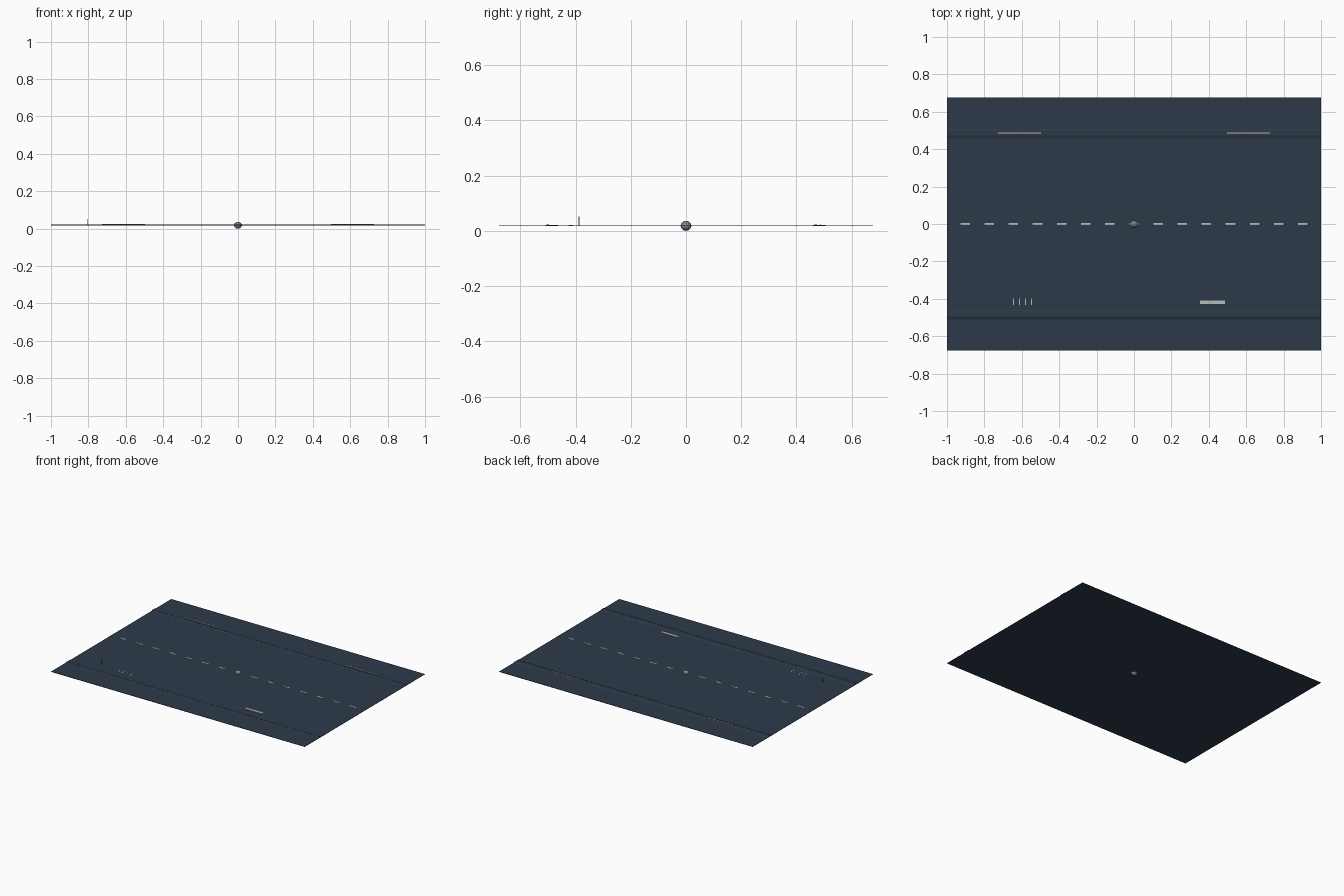
import bpy
import bmesh
from mathutils import Matrix

if "Cube" in bpy.data.objects:
    bpy.data.objects.remove(bpy.data.objects["Cube"])


def material(name, rgb):
    m = bpy.data.materials.new(name)
    m.diffuse_color = (*rgb, 1)
    m.use_nodes = True
    m.node_tree.nodes["Principled BSDF"].inputs["Base Color"].default_value = m.diffuse_color
    return m


SLATE = material("slate blue", (0.027, 0.042, 0.068))
NAVY = material("dark navy", (0.015, 0.023, 0.036))
PALE = material("pale grey", (0.46, 0.50, 0.50))
STONE = material("stone grey", (0.22, 0.25, 0.26))


def finish(name, bm, mat):
    mesh = bpy.data.meshes.new(name)
    bmesh.ops.recalc_face_normals(bm, faces=bm.faces)
    bm.to_mesh(mesh)
    bm.free()
    mesh.materials.append(mat)
    obj = bpy.data.objects.new(name, mesh)
    bpy.context.collection.objects.link(obj)
    return obj


def boxes(name, items, mat):
    """Join boxes given as (centre, size) pairs."""
    bm = bmesh.new()
    for centre, size in items:
        bmesh.ops.create_cube(bm, size=1, matrix=Matrix.Translation(centre)
                              @ Matrix.Diagonal((*size, 1)))
    return finish(name, bm, mat)


def ridge(name, profile, mat):
    """Extrude a (y, z) profile along the full length."""
    bm = bmesh.new()
    face = bm.faces.new([bm.verts.new((-1, y, z)) for y, z in profile])
    ext = bmesh.ops.extrude_face_region(bm, geom=[face])["geom"]
    verts = [v for v in ext if isinstance(v, bmesh.types.BMVert)]
    bmesh.ops.translate(bm, verts=verts, vec=(2, 0, 0))
    return finish(name, bm, mat)


TOP = 0.019

# Ground slab
boxes("ground_slab", [((0, 0, TOP - 0.001), (2, 1.354, 0.002))], SLATE)

# Low raised strips along both long edges, each with a dark line
for name, y0, y1, dark in (("front", -0.511, -0.46, -0.5), ("back", 0.457, 0.508, 0.47)):
    h = TOP + 0.003
    ridge(name + "_strip", [(y0, TOP), (y0 + 0.006, h), (y1 - 0.006, h), (y1, TOP)], SLATE)
    boxes(name + "_dark_line", [((0, dark, h), (2, 0.009, 0.001))], NAVY)

# Dashed centre line
boxes("centre_dashes", [((0.129 * i, 0, TOP), (0.051, 0.009, 0.002))
                        for i in range(-7, 8)], PALE)

# Thin pale lines on the back strip
boxes("back_lines", [((s * 0.612, 0.487, TOP + 0.004), (0.228, 0.005, 0.002))
                     for s in (-1, 1)], PALE)

# Short cross stripes and a raised bar near the front
boxes("cross_stripes", [((-0.645 + 0.032 * i, -0.416, TOP), (0.005, 0.034, 0.002))
                        for i in range(4)], PALE)
boxes("front_bar", [((0.42, -0.418, TOP + 0.001), (0.134, 0.017, 0.004))], PALE)

# Thin post
boxes("post", [((-0.805, -0.387, 0.035), (0.003, 0.003, 0.034))], STONE)

# Faceted stone in the middle, half sunk in the slab
bm = bmesh.new()
bmesh.ops.create_icosphere(bm, subdivisions=2, radius=1,
                           matrix=Matrix.Translation((0, 0, 0.0185))
                           @ Matrix.Diagonal((0.022, 0.020, 0.0185, 1)))
finish("centre_stone", bm, STONE)
